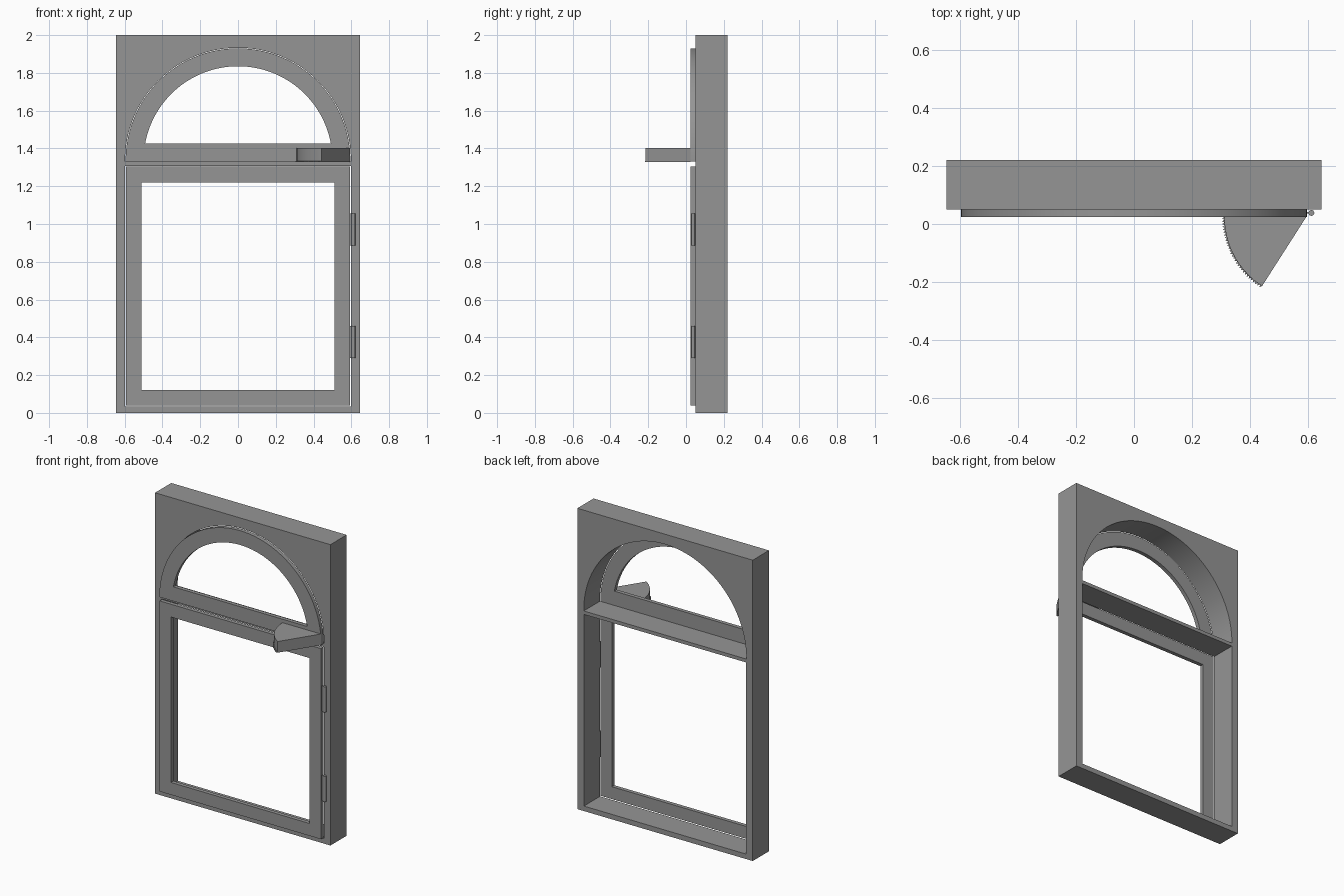
import bpy, bmesh, math

if "Cube" in bpy.data.objects:
    bpy.data.objects.remove(bpy.data.objects["Cube"])

grey = bpy.data.materials.new("window grey")
grey.diffuse_color = (0.30, 0.30, 0.30, 1)
grey.use_nodes = True
grey.node_tree.nodes["Principled BSDF"].inputs["Base Color"].default_value = grey.diffuse_color


def prism(name, pts, lo, hi, axis="y"):
    """Extrude an outline along y (outline in x, z) or z (outline in x, y)."""
    bm = bmesh.new()
    place = (lambda a, b: (a, lo, b)) if axis == "y" else (lambda a, b: (a, b, lo))
    face = bm.faces.new([bm.verts.new(place(a, b)) for a, b in pts])
    ext = bmesh.ops.extrude_face_region(bm, geom=[face])
    move = (0, hi - lo, 0) if axis == "y" else (0, 0, hi - lo)
    bmesh.ops.translate(bm, vec=move,
                        verts=[v for v in ext["geom"] if isinstance(v, bmesh.types.BMVert)])
    bmesh.ops.recalc_face_normals(bm, faces=bm.faces[:])
    mesh = bpy.data.meshes.new(name)
    bm.to_mesh(mesh)
    bm.free()
    mesh.materials.append(grey)
    ob = bpy.data.objects.new(name, mesh)
    bpy.context.collection.objects.link(ob)
    return ob


def select(ob):
    bpy.ops.object.select_all(action="DESELECT")
    ob.select_set(True)
    bpy.context.view_layer.objects.active = ob


def cut(ob, outline):
    """Cut an opening right through the part."""
    cutter = prism("cutter", outline, -1, 1)
    select(ob)
    mod = ob.modifiers.new("opening", "BOOLEAN")
    mod.operation, mod.solver, mod.object = "DIFFERENCE", "EXACT", cutter
    bpy.ops.object.modifier_apply(modifier=mod.name)
    bpy.data.objects.remove(cutter)


def smooth(ob):
    select(ob)
    bpy.ops.object.shade_smooth_by_angle(angle=math.radians(30))


def rect(x, z0, z1):
    return [(-x, z0), (x, z0), (x, z1), (-x, z1)]


def arch(r, base, centre=1.335, n=64):
    """Round arch, closed by a straight edge at the base height."""
    a = math.asin((base - centre) / r)
    return [(r * math.cos(a + (math.pi - 2 * a) * i / n),
             centre + r * math.sin(a + (math.pi - 2 * a) * i / n)) for i in range(n + 1)]


# Fixed outer frame with an arched and a rectangular opening
frame = prism("outer_frame", rect(0.645, 0, 2), 0.05, 0.22)
cut(frame, rect(0.597, 0.033, 1.307))
cut(frame, arch(0.598, 1.33))
smooth(frame)

# Arched top sash
top_sash = prism("arched_sash", arch(0.595, 1.33), 0.024, 0.05)
cut(top_sash, arch(0.5, 1.425))
smooth(top_sash)

# Rectangular lower sash
lower_sash = prism("lower_sash", rect(0.593, 0.038, 1.305), 0.024, 0.05)
cut(lower_sash, rect(0.51, 0.12, 1.22))

# Hinges: a pin and a thin leaf each
for i, z in enumerate((0.29, 0.885)):
    pin = [(0.611 + 0.01 * math.cos(k * math.pi / 8),
            0.038 + 0.01 * math.sin(k * math.pi / 8)) for k in range(16)]
    smooth(prism(f"hinge_pin_{i + 1}", pin, z, z + 0.17, "z"))
    leaf = [(0.59, 0.036), (0.605, 0.036), (0.605, 0.041), (0.59, 0.041)]
    prism(f"hinge_leaf_{i + 1}", leaf, z, z + 0.17, "z")


# Fan-shaped opening stay with a toothed plate below it
def sector(radius, n):
    pts = [(0.593, 0.024)]
    for i in range(n + 1):
        a = math.pi + math.radians(57.4) * i / n
        pts.append((0.593 + radius(i) * math.cos(a), 0.024 + radius(i) * math.sin(a)))
    return pts


smooth(prism("stay_body", sector(lambda i: 0.282, 32), 1.333, 1.402, "z"))
prism("stay_toothed_plate", sector(lambda i: 0.290 if i % 2 else 0.282, 60), 1.328, 1.333, "z")
